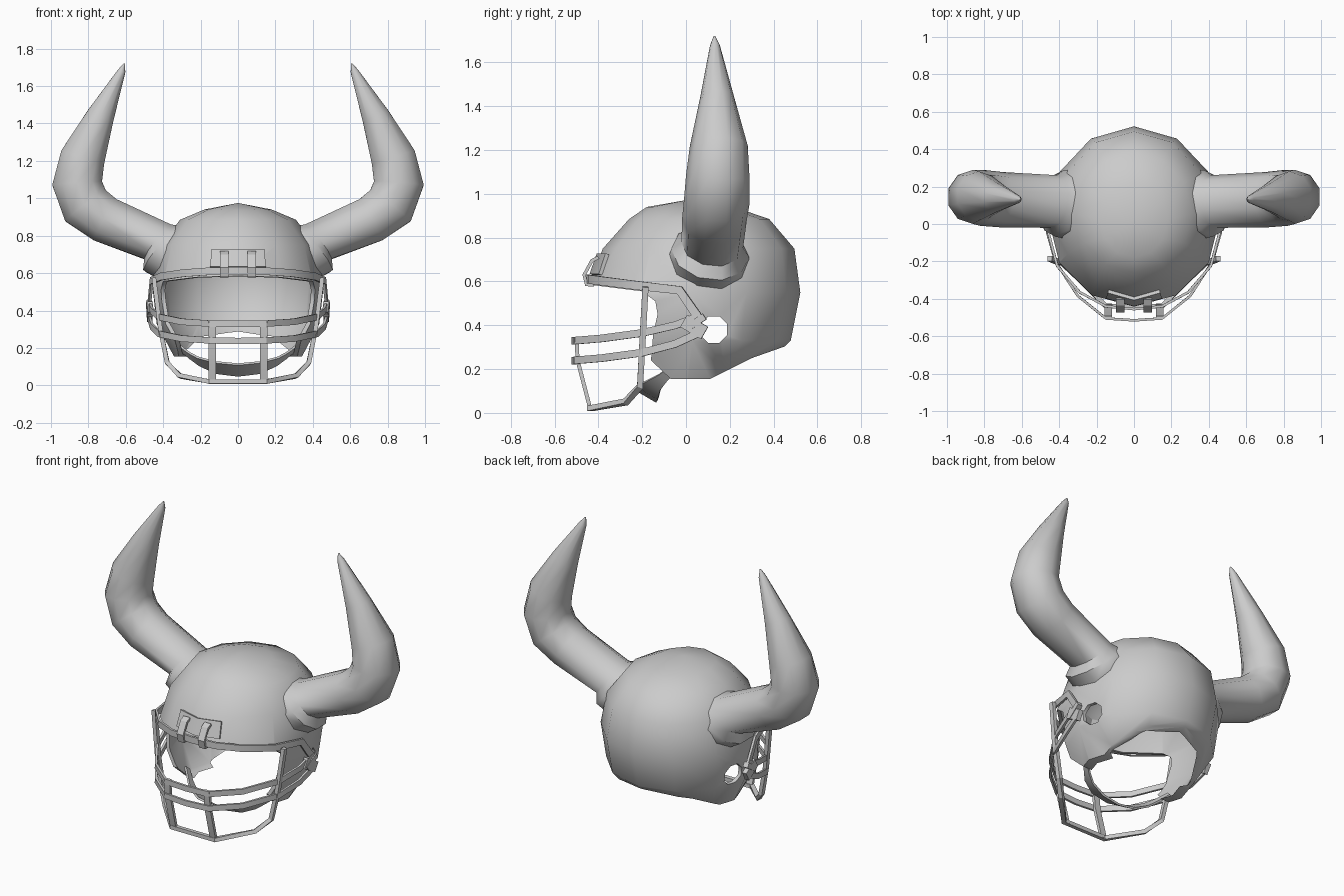
import bpy, bmesh, math
from mathutils import Vector

if "Cube" in bpy.data.objects:
    bpy.data.objects.remove(bpy.data.objects["Cube"])


def finish(ob, angle):
    bpy.ops.object.select_all(action='DESELECT')
    ob.select_set(True)
    bpy.context.view_layer.objects.active = ob
    bpy.ops.object.shade_smooth_by_angle(angle=math.radians(angle))


def loft(name, rings):
    """Skin a list of equal-sized rings and cap the ends."""
    bm = bmesh.new()
    rows = [[bm.verts.new(p) for p in r] for r in rings]
    n = len(rows[0])
    for a, b in zip(rows, rows[1:]):
        for i in range(n):
            j = (i + 1) % n
            bm.faces.new((a[i], a[j], b[j], b[i]))
    bm.faces.new(rows[0][::-1])
    bm.faces.new(rows[-1])
    bmesh.ops.remove_doubles(bm, verts=bm.verts[:], dist=1e-4)
    bmesh.ops.recalc_face_normals(bm, faces=bm.faces[:])
    me = bpy.data.meshes.new(name)
    bm.to_mesh(me)
    bm.free()
    ob = bpy.data.objects.new(name, me)
    bpy.context.collection.objects.link(ob)
    return ob


def sweep(name, path, radii, ref, sides, angle=30):
    """Sweep a section (half sizes along ref, across) along a path."""
    pts = [Vector(p) for p in path]
    rings = []
    for i, p in enumerate(pts):
        t = Vector((0, 0, 0))
        if i > 0:
            t += (p - pts[i - 1]).normalized()
        if i < len(pts) - 1:
            t += (pts[i + 1] - p).normalized()
        t.normalize()
        u = Vector(ref[i] if isinstance(ref, list) else ref)
        u = (u - t * u.dot(t)).normalized()
        v = t.cross(u)
        a, b = radii[i] if isinstance(radii, list) else radii
        if sides == 4:
            sec = [(1, 1), (-1, 1), (-1, -1), (1, -1)]
        else:
            sec = [(math.cos(k * math.tau / sides), math.sin(k * math.tau / sides))
                   for k in range(sides)]
        rings.append([p + u * a * c + v * b * s for c, s in sec])
    ob = loft(name, rings)
    finish(ob, angle)
    return ob


def both(half):
    """Complete a path from the centre outward with its mirror image."""
    left = [(-x, y, z) for x, y, z in reversed(half) if x > 0]
    return left + half


# Shell: (z, front y, back y, half width)
levels = [(.975, .02, .02, 0), (.94, -.18, .22, .18), (.885, -.26, .38, .31),
          (.75, -.38, .495, .41), (.55, -.455, .522, .46), (.33, -.42, .478, .435),
          (.15, -.28, .30, .34), (.06, 0, 0, 0)]
rings = []
for z, f, b, w in levels:
    rings.append([(w * math.cos(k * math.tau / 12),
                   (f + b) / 2 + (b - f) / 2 * math.sin(k * math.tau / 12), z)
                  for k in range(12)])
shell = loft("helmet_shell", rings)
mod = shell.modifiers.new("thickness", 'SOLIDIFY')
mod.thickness = .022
mod.offset = -1

# Side profile that trims the face opening, jaw and neck edge
side = [(-.7, .59), (-.44, .585), (-.2, .555), (-.14, .51), (-.13, .45), (-.15, .36),
        (-.16, .24), (-.07, .155), (.11, .155), (.30, .25), (.47, .31), (.7, .33),
        (.7, 1.2), (-.7, 1.2)]
trim = loft("trim_cutter", [[(x, y, z) for y, z in side] for x in (-.8, .8)])
ear = loft("ear_cutter", [[(x, .127 + .066 * math.cos((k + .5) * math.tau / 8),
                            .38 + .066 * math.sin((k + .5) * math.tau / 8))
                           for k in range(8)] for x in (-.8, .8)])
for cutter, op in ((trim, 'INTERSECT'), (ear, 'DIFFERENCE')):
    cutter.hide_render = True
    mod = shell.modifiers.new(op, 'BOOLEAN')
    mod.operation = op
    mod.solver = 'EXACT'
    mod.object = cutter
bpy.context.view_layer.objects.active = shell
for m in [m.name for m in shell.modifiers]:
    bpy.ops.object.modifier_apply(modifier=m)
for cutter in (trim, ear):
    bpy.data.objects.remove(cutter)
finish(shell, 48)

# Horns with a flared collar: (x, y, z, half depth, half thickness)
horn = [(.35, .105, .705, .185, .165), (.40, .11, .73, .18, .163), (.425, .12, .765, .142, .122),
        (.71, .13, .885, .148, .132), (.815, .14, .96, .15, .143),
        (.86, .145, 1.08, .145, .140), (.83, .15, 1.22, .132, .126),
        (.735, .142, 1.44, .078, .078), (.622, .132, 1.68, .022, .022),
        (.607, .13, 1.72, .004, .004)]
for s, tag in ((1, "right"), (-1, "left")):
    sweep("horn_" + tag, [(s * h[0], h[1], h[2]) for h in horn],
          [(h[3], h[4]) for h in horn], (0, 1, 0), 10, 50)

# Face guard: horizontal bars
UP = (0, 0, 1)
sweep("guard_top_bar", both([(0, -.455, .612), (.15, -.44, .61), (.29, -.365, .60),
                             (.41, -.225, .582), (.462, -.03, .56), (.475, .06, .43)]),
      (.02, .007), UP, 4)
plan = [(0, -.515), (.15, -.505), (.30, -.385), (.42, -.2), (.462, -.05), (.478, .07)]
for name, heights in (("guard_upper_bar", (.33, .33, .34, .365, .40, .445)),
                      ("guard_lower_bar", (.237, .24, .25, .275, .315, .37))):
    sweep(name, both([(x, y, z) for (x, y), z in zip(plan, heights)]), (.017, .007), UP, 4)

# Face guard: hanging chin loop and front uprights
sweep("guard_chin_loop", both([(.15, -.44, .02), (.31, -.275, .05), (.378, -.21, .12),
                               (.415, -.20, .30), (.45, -.185, .575)]),
      (.014, .012), (0, 1, 0), 4)
for s in (1, -1):
    sweep("guard_upright", [(s * .138, -.50, .345), (s * .138, -.495, .24), (s * .138, -.435, .01)],
          (.009, .02), (0, 1, 0), 4)

# Side clips holding the bars
for s in (1, -1):
    sweep("side_clip", [(s * .468, -.01, .42), (s * .474, .085, .365)],
          (.032, .014), UP, 4)
    sweep("side_clip_tab", [(s * .47, .0, .385), (s * .476, .085, .44)],
          (.016, .016), UP, 4)

# Brow bracket with two loops around the top bar
sweep("brow_bracket", both([(0, -.405, .675), (.14, -.365, .675)]),
      (.05, .02), (0, .35, 1), 4)
for s in (1, -1):
    sweep("bracket_loop", [(s * .073, -.40, .71), (s * .073, -.43, .695),
                           (s * .073, -.465, .63), (s * .073, -.455, .585), (s * .073, -.42, .585)],
          (.022, .008), (1, 0, 0), 4)

# Chin strap cup slung between the jaws
sweep("chin_strap", both([(0, -.185, .082), (.12, -.175, .095), (.21, -.145, .128),
                          (.26, -.105, .16), (.31, -.06, .20)]),
      [(w, .006) for w in (.02, .024, .036, .056, .06, .056, .036, .024, .02)],
      (0, -.85, .5), 4)
